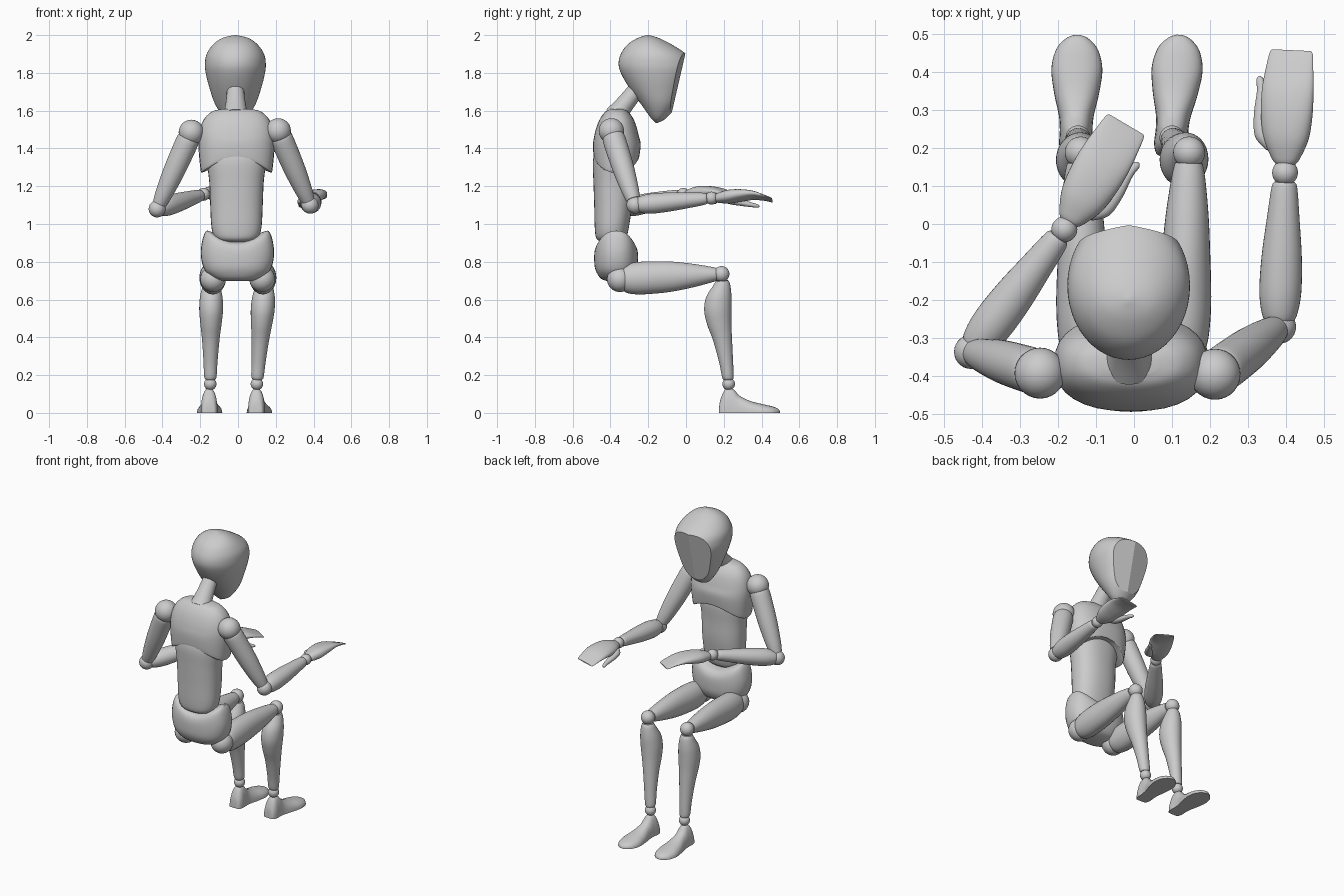
import bpy, bmesh, math
from mathutils import Vector as V

if "Cube" in bpy.data.objects:
    bpy.data.objects.remove(bpy.data.objects["Cube"])


def finish(name, bm, angle=35):
    bmesh.ops.recalc_face_normals(bm, faces=bm.faces)
    me = bpy.data.meshes.new(name)
    bm.to_mesh(me)
    bm.free()
    ob = bpy.data.objects.new(name, me)
    bpy.context.collection.objects.link(ob)
    bpy.ops.object.select_all(action='DESELECT')
    ob.select_set(True)
    bpy.context.view_layer.objects.active = ob
    bpy.ops.object.shade_smooth_by_angle(angle=math.radians(angle))
    return ob


def smooth_rings(rings, sub=5):
    # Catmull-Rom interpolation of ring parameters
    R = [tuple(r) + (0,) * (5 - len(r)) for r in rings]
    out = []
    for i in range(len(R) - 1):
        p0, p1, p2, p3 = R[max(i - 1, 0)], R[i], R[i + 1], R[min(i + 2, len(R) - 1)]
        for s in range(sub):
            t = s / sub
            out.append([0.5 * (2 * b + (c - a) * t + (2 * a - 5 * b + 4 * c - d) * t * t
                        + (3 * b - a - 3 * c + d) * t ** 3)
                        for a, b, c, d in zip(p0, p1, p2, p3)])
    return out + [list(R[-1])]


def loft_bm(a, b, rings, side=(1, 0, 0), n=2.0, warp=None, seg=32):
    # rings: (t along a-b, half width, half depth, width offset, depth offset)
    a, b = V(a), V(b)
    ax = (b - a).normalized()
    u = V(side)
    u = (u - ax * u.dot(ax)).normalized()
    v = ax.cross(u)
    bm = bmesh.new()
    loops = []
    for t, rx, ry, ox, oy in smooth_rings(rings):
        loop = []
        for k in range(seg + 1):
            w = 2 * math.pi * k / seg
            c, s = math.cos(w), math.sin(w)
            x = rx * math.copysign(abs(c) ** (2 / n), c) + ox
            y = ry * math.copysign(abs(s) ** (2 / n), s) + oy
            if k == seg:        # ring centre, used by the caps
                x, y = ox, oy
            p = a + (b - a) * t + u * x + v * y
            loop.append(warp(p) if warp else p)
        loops.append((loop[-1], [bm.verts.new(p) for p in loop[:-1]]))
    for (_, l0), (_, l1) in zip(loops, loops[1:]):
        for k in range(seg):
            j = (k + 1) % seg
            bm.faces.new((l0[k], l0[j], l1[j], l1[k]))
    for c, l in (loops[0], loops[-1]):
        cv = bm.verts.new(c)
        for k in range(seg):
            bm.faces.new((l[k], l[(k + 1) % seg], cv))
    return bm


def loft(name, *args, **kw):
    return finish(name, loft_bm(*args, **kw))


def ball(name, p, r):
    bm = bmesh.new()
    bmesh.ops.create_uvsphere(bm, u_segments=28, v_segments=18, radius=r)
    bmesh.ops.translate(bm, verts=bm.verts, vec=V(p))
    return finish(name, bm)


O, Z = (0, 0, 0), (0, 0, 1)
CX = -0.008

# head: egg cut by two shallow face planes
egg = [(1.535, .005, -.160, -.150), (1.56, .055, -.185, -.105), (1.63, .105, -.235, -.045),
       (1.72, .137, -.30, .0), (1.80, .157, -.345, .03), (1.85, .161, -.357, .03),
       (1.90, .152, -.345, .0), (1.95, .118, -.31, -.075), (1.985, .068, -.255, -.145),
       (2.0, .004, -.205, -.195)]
bm = loft_bm(O, Z, [(z, rx, (f - k) / 2, -.014, (f + k) / 2) for z, rx, k, f in egg], seg=48)
for s in (-1, 1):
    cut = bmesh.ops.bisect_plane(bm, geom=bm.verts[:] + bm.edges[:] + bm.faces[:], dist=1e-5,
                                 plane_co=(-.014, -.006, 1.89), plane_no=(s * .2, 1, -.23),
                                 clear_outer=True)
    bmesh.ops.holes_fill(bm, edges=[e for e in bm.edges if e.is_boundary], sides=0)
finish("head", bm, 18)

# neck
loft("neck", (-.012, -.375, 1.57), (-.014, -.2, 1.79),
     [(0, .068, .06), (.25, .055, .05), (.6, .046, .045), (1, .046, .045)])


# chest with arched lower edge
def chest_arch(p):
    w = max(0, (1.46 - p.z) / .19)
    p.z += w * .08 * (1 - min(1, ((p.x - CX) / .19) ** 2))
    return p


loft("chest", O, Z, [(1.265, .182, .115, CX, -.367), (1.285, .19, .121, CX, -.368),
                     (1.40, .201, .126, CX, -.366), (1.48, .198, .115, CX, -.368),
                     (1.55, .175, .092, CX, -.367), (1.595, .13, .06, CX, -.367),
                     (1.61, .07, .03, CX, -.367)], n=2.4, warp=chest_arch)

# abdomen
loft("abdomen", O, Z, [(.905, .07, .05, CX, -.40), (.925, .112, .078, CX, -.397),
                       (.98, .132, .09, CX, -.393), (1.1, .139, .10, CX, -.386),
                       (1.22, .144, .103, CX, -.387), (1.33, .155, .106, CX, -.387),
                       (1.40, .14, .09, CX, -.387)], n=2.3)


# pelvis with saddle-shaped top
def saddle(p):
    w = max(0, (p.z - .75) / .16)
    p.z += w * .07 * min(1.2, ((p.x + .003) / .15) ** 2)
    return p


loft("pelvis", O, Z, [(.698, .08, .05, -.003, -.37), (.715, .13, .085, -.003, -.37),
                      (.76, .178, .11, -.003, -.37), (.81, .194, .116, -.003, -.37),
                      (.86, .185, .113, -.003, -.37), (.89, .165, .098, -.003, -.37),
                      (.905, .13, .07, -.003, -.365)], n=2.4, warp=saddle)


# legs
def sole(p):
    p.z = max(p.z, 0)
    return p


for side, hx, kx, axx, tx in (("left", -.132, -.140, -.147, -.149), ("right", .128, .145, .100, .121)):
    hip, knee, ankle = (hx, -.35, .708), (kx, .188, .735), (axx, .226, .153)
    ball(side + "_hip_joint", hip, .068)
    loft(side + "_thigh", hip, knee,
         [(.02, .045, .055), (.06, .062, .074), (.16, .069, .085), (.3, .070, .086), (.5, .064, .08),
          (.7, .056, .064), (.88, .044, .044), (.95, .036, .034)])
    ball(side + "_knee_joint", knee, .042)
    loft(side + "_shin", knee, ankle,
         [(.06, .034, .033), (.1, .044, .045, 0, .003), (.2, .059, .067, 0, .022),
          (.32, .063, .072, 0, .032), (.45, .056, .064, 0, .029), (.6, .046, .05, 0, .017),
          (.8, .037, .037, 0, .006), (.93, .033, .031, 0, .002), (.96, .025, .025)])
    ball(side + "_ankle_joint", ankle, .033)
    heel_x = axx - .006
    loft(side + "_foot", (heel_x, .176, 0), (tx, .497, 0),
         [(0, .022, .025), (.02, .036, .07), (.1, .044, .124), (.22, .043, .128), (.34, .046, .09),
          (.52, .059, .062), (.72, .067, .046), (.88, .055, .034), (.97, .03, .022), (1, .008, .01)],
         n=2.3, warp=sole)

# arms and hands
for side, sh, el, wr, tip, s, roll in (
        ("left", (-.247, -.392, 1.485), (-.428, -.336, 1.08), (-.183, -.014, 1.157), (-.02, .262), 1, 0),
        ("right", (.213, -.395, 1.493), (.381, -.27, 1.10), (.397, .135, 1.137), (.412, .457), -1, .2)):
    ball(side + "_shoulder_joint", sh, .067)
    loft(side + "_upper_arm", sh, el,
         [(.06, .05, .05), (.1, .06, .06), (.3, .06, .06), (.55, .056, .056), (.8, .046, .046),
          (.93, .037, .037)])
    ball(side + "_elbow_joint", el, .045)
    loft(side + "_forearm", el, wr,
         [(.02, .03, .03), (.07, .045, .044), (.22, .055, .053), (.45, .053, .05), (.7, .043, .041),
          (.9, .034, .032), (.94, .026, .026)])
    ball(side + "_wrist_joint", wr, .034)
    wrist = V(wr)
    end = V((tip[0], tip[1], wr[2]))
    d = (end - wrist).normalized()
    right = d.cross(V(Z))
    across = right + V((0, 0, roll))
    # depth axis is d x right = down, so negative offsets lift the palm
    loft(side + "_hand", wrist, end,
         [(.07, .026, .02), (.12, .038, .026, 0, -.002), (.28, .060, .034, 0, -.008),
          (.48, .069, .03, 0, -.014), (.68, .069, .02, 0, -.015), (.86, .063, .011, 0, -.003),
          (.97, .058, .007, 0, .008), (1, .052, .003, 0, .011)], side=across, n=2.3)
    base = wrist + d * .06 + right * s * .04 + V((0, 0, -.005))
    thumb_tip = wrist + d * .25 + right * s * .079 + V((0, 0, -.044))
    loft(side + "_thumb", base, thumb_tip,
         [(0, .012, .012), (.2, .024, .02, s * .012), (.5, .020, .017, s * .01),
          (.8, .013, .012), (.95, .010, .009), (1, .003, .003)], side=right)
